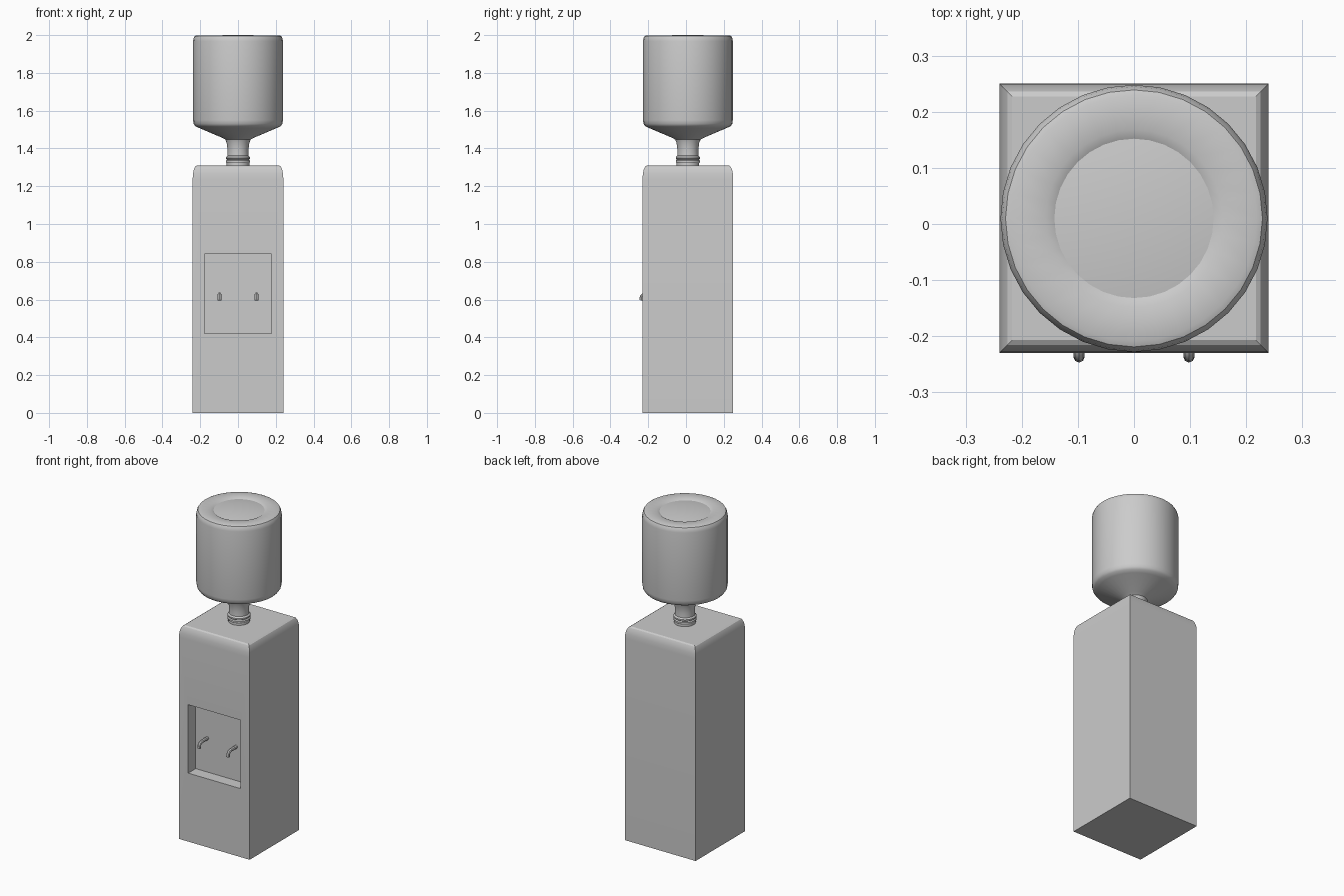
import bpy, bmesh, math
from mathutils import Vector

if "Cube" in bpy.data.objects:
    bpy.data.objects.remove(bpy.data.objects["Cube"])

CY = 0.01  # depth centre shared by cabinet and bottle


def make_object(name, bm, smooth=None):
    bmesh.ops.recalc_face_normals(bm, faces=bm.faces)
    mesh = bpy.data.meshes.new(name)
    bm.to_mesh(mesh)
    bm.free()
    ob = bpy.data.objects.new(name, mesh)
    bpy.context.collection.objects.link(ob)
    if smooth:
        bpy.ops.object.select_all(action='DESELECT')
        ob.select_set(True)
        bpy.context.view_layer.objects.active = ob
        bpy.ops.object.shade_smooth_by_angle(angle=math.radians(smooth))
    return ob


def lathe(profile, sides, turn=0.0):
    """Stack of rings from (radius, z) pairs, capped at both ends."""
    bm = bmesh.new()
    rings = []
    for r, z in profile:
        rings.append([bm.verts.new((r * math.cos(turn + math.tau * i / sides),
                                    CY + r * math.sin(turn + math.tau * i / sides), z))
                      for i in range(sides)])
    for a, b in zip(rings, rings[1:]):
        for i in range(sides):
            j = (i + 1) % sides
            bm.faces.new((a[i], a[j], b[j], b[i]))
    bm.faces.new(rings[0][::-1])
    bm.faces.new(rings[-1])
    return bm


# Cabinet: square column with a tall rounded top edge
half, inset, round_h, top = 0.24, 0.023, 0.07, 1.31
prof = [(half, 0)]
for k in range(5):
    t = math.pi / 2 * k / 4
    prof.append((half - inset * (1 - math.cos(t)), top - round_h + round_h * math.sin(t)))
bm = lathe([(r * math.sqrt(2), z) for r, z in prof], 4, math.pi / 4)

# Dispensing recess in the front face
bm.normal_update()
front = min(bm.faces, key=lambda f: f.calc_center_median().y + (f.calc_area() < 0.3))
bmesh.ops.inset_region(bm, faces=[front], thickness=0.05)
for v in front.verts:
    v.co.x = math.copysign(0.177, v.co.x)
    v.co.z = 0.84 if v.co.z > 0.6 else 0.42
ext = bmesh.ops.extrude_face_region(bm, geom=[front])
if front.is_valid:
    bmesh.ops.delete(bm, geom=[front], context='FACES_ONLY')
bmesh.ops.translate(bm, vec=Vector((0, 0.073, 0)),
                    verts=[g for g in ext['geom'] if isinstance(g, bmesh.types.BMVert)])
make_object("cabinet", bm, 30)

# Upturned water bottle: ringed neck, sloped shoulder, dished base on top
bottle = [(0.060, 1.30), (0.060, 1.322), (0.064, 1.328), (0.064, 1.336), (0.058, 1.341),
          (0.064, 1.346), (0.064, 1.354), (0.056, 1.362), (0.055, 1.39), (0.060, 1.43),
          (0.067, 1.447), (0.085, 1.457), (0.205, 1.508), (0.226, 1.518), (0.235, 1.53),
          (0.238, 1.55), (0.238, 1.968), (0.235, 1.984), (0.229, 1.995), (0.219, 1.999),
          (0.158, 1.999), (0.142, 1.991), (0.078, 2.0)]
make_object("water_bottle", lathe(bottle, 32), 30)

# Two taps: short bent tubes
for side, x in (("left", -0.098), ("right", 0.098)):
    curve = bpy.data.curves.new(side + "_tap", 'CURVE')
    curve.dimensions = '3D'
    curve.bevel_depth = 0.010
    curve.bevel_resolution = 2
    curve.use_fill_caps = True
    path = [(-0.15, 0.628), (-0.215, 0.628), (-0.227, 0.624), (-0.235, 0.614), (-0.237, 0.596)]
    sp = curve.splines.new('POLY')
    sp.points.add(len(path) - 1)
    for p, (y, z) in zip(sp.points, path):
        p.co = (x, y, z, 1)
    ob = bpy.data.objects.new(side + "_tap", curve)
    bpy.context.collection.objects.link(ob)
    bpy.ops.object.select_all(action='DESELECT')
    ob.select_set(True)
    bpy.context.view_layer.objects.active = ob
    bpy.ops.object.convert(target='MESH')
    bpy.ops.object.shade_smooth_by_angle(angle=math.radians(40))
